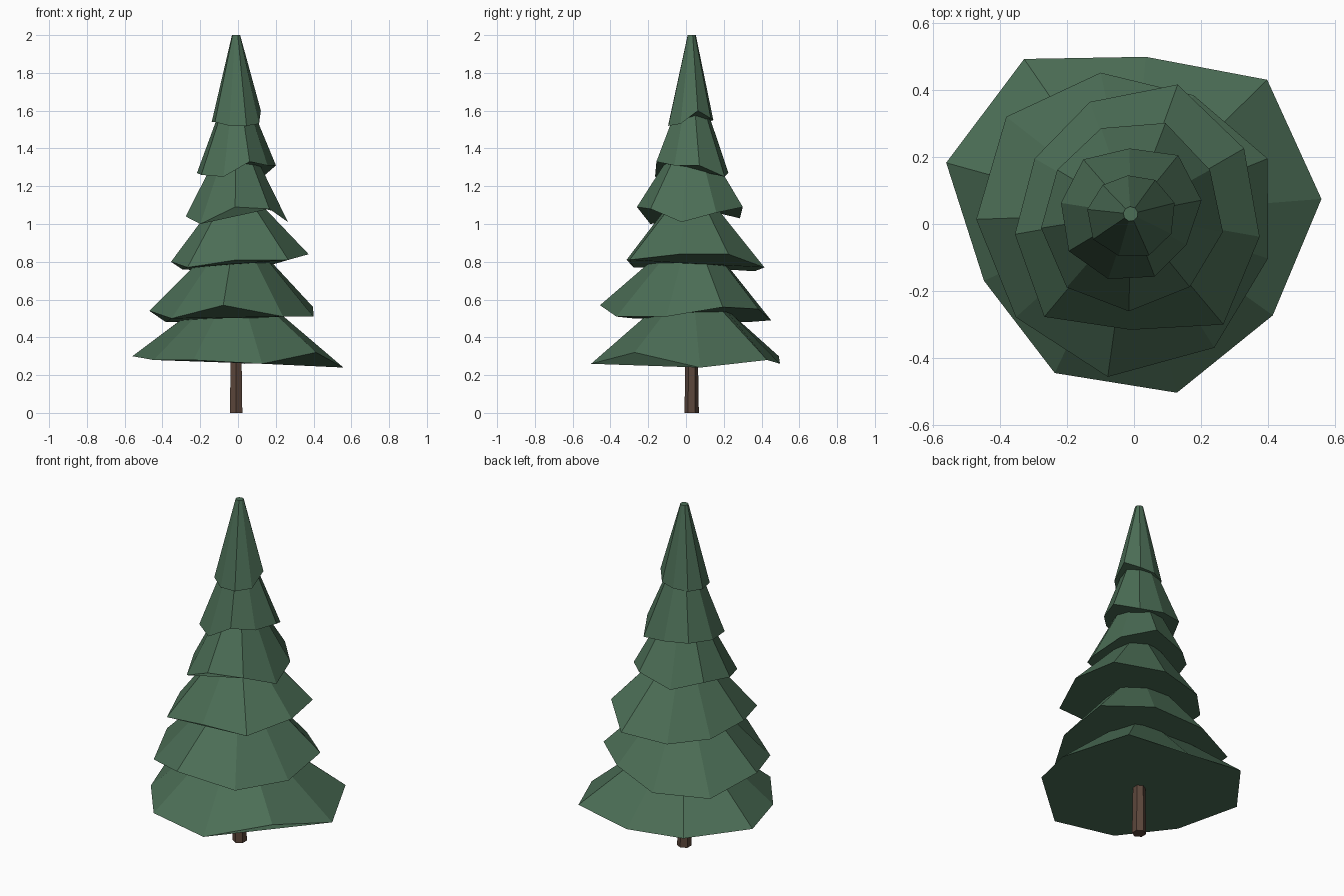
import bpy
import bmesh
from math import cos, sin, radians

default_cube = bpy.data.objects.get("Cube")
if default_cube:
    bpy.data.objects.remove(default_cube, do_unlink=True)

# The trunk axis stands slightly off the centre
AXIS_X, AXIS_Y = -0.01, 0.03


def make_material(name, colour):
    material = bpy.data.materials.new(name)
    material.use_nodes = True
    material.diffuse_color = colour
    shader = next(n for n in material.node_tree.nodes if n.type == "BSDF_PRINCIPLED")
    shader.inputs["Base Color"].default_value = colour
    return material


needle_green = make_material("needle green", (0.072, 0.156, 0.093, 1))
bark_brown = make_material("bark brown", (0.107, 0.062, 0.044, 1))


def add_frustum(name, material, turn, radii, heights, top_radius, top_height):
    """Flat-shaded capped cone with an uneven lower rim; rim sizes in hundredths."""
    bm = bmesh.new()
    count = len(radii)
    angles = [radians(turn + 360 * i / count) for i in range(count)]

    def ring_point(angle, radius, height):
        return bm.verts.new((AXIS_X + radius * cos(angle),
                             AXIS_Y + radius * sin(angle), height))

    rim = [ring_point(a, r / 100, h / 100) for a, r, h in zip(angles, radii, heights)]
    top = [ring_point(a, top_radius, top_height) for a in angles]
    for i in range(count):
        j = (i + 1) % count
        bm.faces.new((rim[i], rim[j], top[j], top[i]))
    bm.faces.new(top)
    bm.faces.new(rim[::-1])
    bmesh.ops.recalc_face_normals(bm, faces=bm.faces)

    mesh = bpy.data.meshes.new(name)
    bm.to_mesh(mesh)
    bm.free()
    mesh.materials.append(material)
    part = bpy.data.objects.new(name, mesh)
    bpy.context.collection.objects.link(part)
    return part


# Six-sided, slightly tapered trunk
add_frustum("trunk", bark_brown, 90, [3.8] * 6, [0] * 6, 0.03, 0.5)

# Branch tiers from the ground up, each with a ragged nine-sided rim
add_frustum("branch_tier_lowest", needle_green, 4.5,
            [57, 57, 47, 56, 57, 48, 52.5, 55, 52],
            [24, 28, 26, 30, 30, 28, 28, 26, 32], 0.1, 0.64)
add_frustum("branch_tier_second", needle_green, 22,
            [44, 40, 43, 47, 46, 46, 49, 47, 43],
            [56, 55, 49, 48, 54, 50, 57, 51, 51], 0.08, 0.92)
add_frustum("branch_tier_third", needle_green, 30,
            [39, 41, 35.5, 33, 35, 40, 34.5, 43, 39],
            [84, 77, 75, 76, 80, 77, 81, 81, 84], 0.07, 1.17)
add_frustum("branch_tier_fourth", needle_green, 29,
            [27, 29, 27, 25.5, 27, 29, 29, 28, 28],
            [106, 109, 103, 106, 104, 100, 109, 108, 101], 0.06, 1.45)
add_frustum("branch_tier_fifth", needle_green, 11,
            [21.5, 22.5, 19.5, 21.5, 21, 21.5, 20.5, 20, 19],
            [131, 125, 127, 128, 127, 126, 125, 133, 131], 0.05, 1.7)
add_frustum("branch_tier_tip", needle_green, 14,
            [13.5, 12.5, 11.5, 12, 13, 13.5, 13, 13.5, 13.5],
            [160, 156, 155, 154, 154, 154, 152, 152, 153], 0.022, 2)
